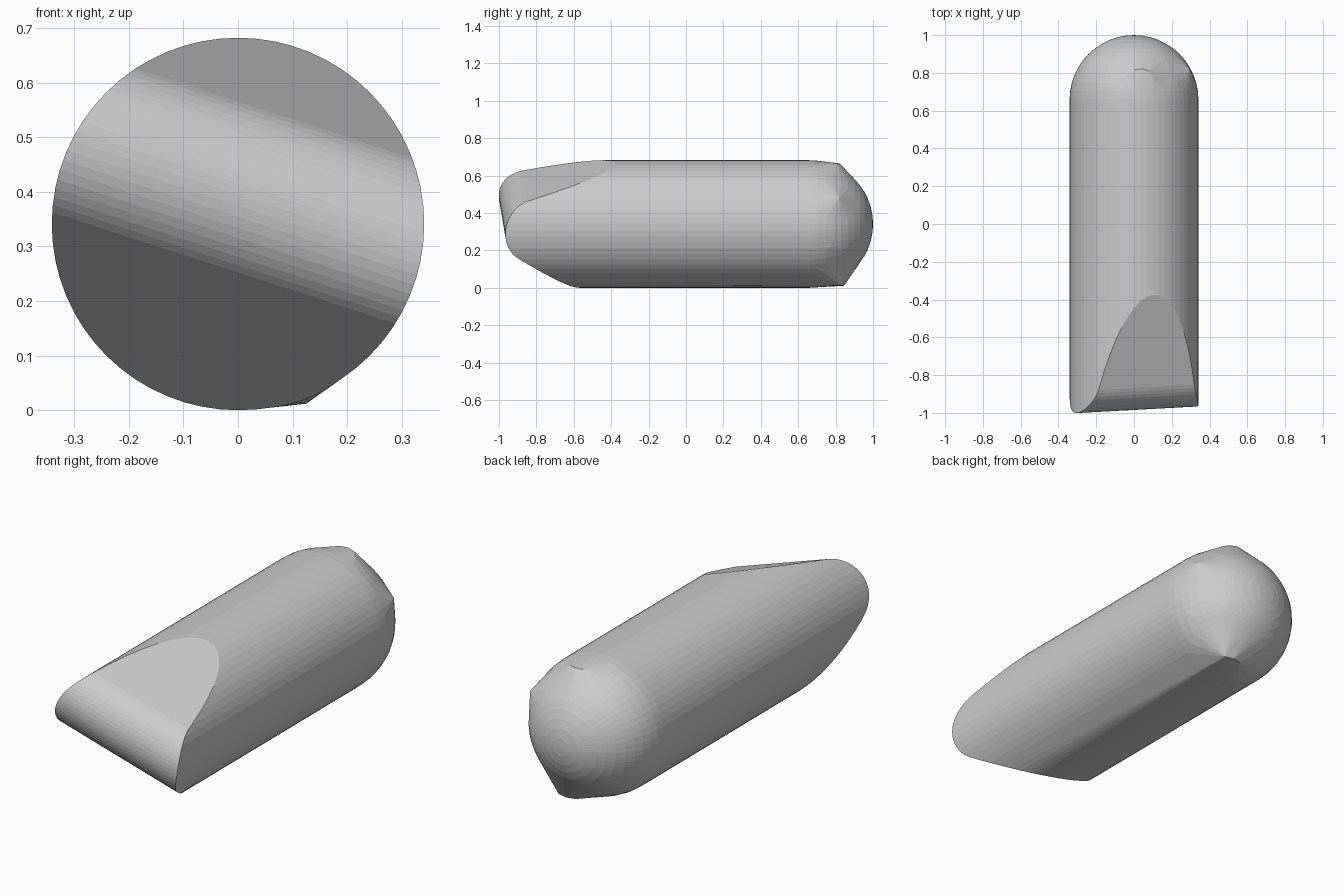
import bpy, bmesh
from math import sin, cos, pi, radians
from mathutils import Vector

if "Cube" in bpy.data.objects:
    bpy.data.objects.remove(bpy.data.objects["Cube"])

R = 0.341
CZ = 0.341
SEG = 64
bm = bmesh.new()


def ring(y, r):
    for i in range(SEG):
        a = 2 * pi * i / SEG
        bm.verts.new((r * cos(a), y, CZ + r * sin(a)))


# Round bar, running well past the chisel end so it can be trimmed
ring(-1.2, R)
ring(0.5, R)

# Domed back end
for k in range(12):
    t = k * pi / 24
    ring(0.659 + R * sin(t), R * cos(t))
bm.verts.new((0, 1.0, CZ))

# Blunt corners that stick out of the dome
for p in [(0.0, 0.815, 0.665), (0.04, 0.822, 0.665), (0.08, 0.81, 0.662), (0.10, 0.78, 0.66),
          (0.295, 0.82, 0.48), (0.297, 0.82, 0.40), (0.298, 0.77, 0.215),
          (0.03, 0.835, 0.012), (0.08, 0.845, 0.011), (0.125, 0.835, 0.012)]:
    bm.verts.new(p)

hull = bmesh.ops.convex_hull(bm, input=bm.verts[:])
junk = {g for g in hull["geom_interior"] + hull["geom_unused"] if isinstance(g, bmesh.types.BMVert)}
bmesh.ops.delete(bm, geom=[v for v in junk if v.is_valid], context='VERTS')
bmesh.ops.dissolve_limit(bm, angle_limit=0.002, verts=bm.verts[:], edges=bm.edges[:])

# Rounded chisel end: planes tangent to a tilted, slightly skewed nose roll
tilt = radians(18)
across = Vector((cos(tilt), 0.052, -sin(tilt))).normalized()
up = Vector((sin(tilt), 0, cos(tilt)))
forward = up.cross(across).normalized()
if forward.y > 0:
    forward.negate()
nose_r = 0.171
centre = Vector((0, -0.812, CZ)) + up * 0.05
steps = 20
top_a, low_a = radians(75.3), radians(-55)
for i in range(steps + 1):
    a = top_a + (low_a - top_a) * i / steps
    n = forward * cos(a) + up * sin(a)
    cut = bmesh.ops.bisect_plane(bm, geom=bm.verts[:] + bm.edges[:] + bm.faces[:], dist=1e-6,
                                 plane_co=centre + n * nose_r, plane_no=n, clear_outer=True)
    edges = [e for e in bm.edges if e.is_boundary]
    if edges:
        bmesh.ops.holes_fill(bm, edges=edges, sides=0)

bmesh.ops.remove_doubles(bm, verts=bm.verts[:], dist=1e-5)
bmesh.ops.recalc_face_normals(bm, faces=bm.faces[:])

mesh = bpy.data.meshes.new("chisel_bar")
bm.to_mesh(mesh)
bm.free()
obj = bpy.data.objects.new("chisel_bar", mesh)
bpy.context.collection.objects.link(obj)
